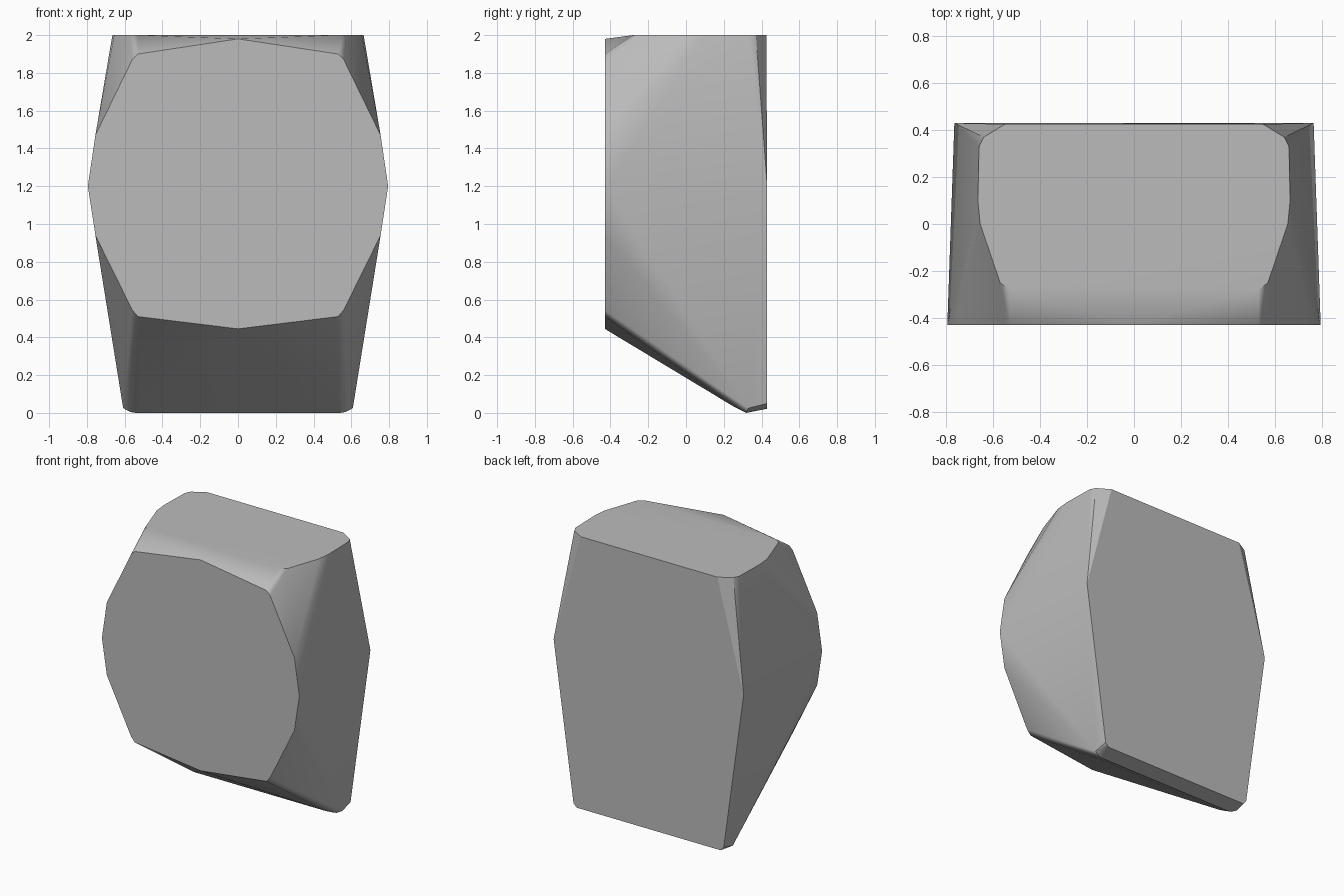
import bpy
import bmesh
import math

cube = bpy.data.objects.get("Cube")
if cube:
    bpy.data.objects.remove(cube, do_unlink=True)

FRONT, BACK, TOP = -0.43, 0.43, 2.0

# Half outline of the flat front face: x, z
front_outline = [(0, 1.98), (0.53, 1.90), (0.56, 1.87), (0.755, 1.47), (0.795, 1.2),
                 (0.755, 0.94), (0.56, 0.545), (0.53, 0.51), (0, 0.445)]
# Half outline of the flat top: x, y
top_outline = [(0, -0.28), (0.53, -0.28), (0.57, -0.25), (0.655, 0.0), (0.665, 0.1),
               (0.66, 0.33), (0.64, 0.37), (0.55, 0.425)]
# Half outline of the back: x, z
back_outline = [(0.765, 1.2), (0.605, 0.05), (0.58, 0.022)]
# Rounded lower edge: x, y, z
bottom_edge = [(0.54, 0.32, 0.0), (0.57, 0.32, 0.005), (0.608, 0.33, 0.025), (0.53, 0.25, 0.035)]

half = [(x, FRONT, z) for x, z in front_outline]
half += [(x, y, TOP) for x, y in top_outline]
half += [(x, BACK, z) for x, z in back_outline]
half += bottom_edge

# Wrap the mirrored outlines in one convex shell
bm = bmesh.new()
for x, y, z in half:
    bm.verts.new((x, y, z))
    if x:
        bm.verts.new((-x, y, z))
hull = bmesh.ops.convex_hull(bm, input=bm.verts[:], use_existing_faces=False)
loose = {g for g in hull["geom_interior"] + hull["geom_unused"] if isinstance(g, bmesh.types.BMVert)}
bmesh.ops.delete(bm, geom=list(loose), context="VERTS")
bmesh.ops.dissolve_limit(bm, angle_limit=math.radians(0.5), verts=bm.verts[:], edges=bm.edges[:])
bmesh.ops.recalc_face_normals(bm, faces=bm.faces[:])
mesh = bpy.data.meshes.new("tapered_block")
bm.to_mesh(mesh)
bm.free()

block = bpy.data.objects.new("tapered_block", mesh)
bpy.context.collection.objects.link(block)

# Plain grey
grey = bpy.data.materials.new("plain_grey")
grey.use_nodes = True
colour = (0.5, 0.5, 0.5, 1)
grey.diffuse_color = colour
grey.node_tree.nodes["Principled BSDF"].inputs["Base Color"].default_value = colour
mesh.materials.append(grey)

# Soft facets with crisp borders
bpy.ops.object.select_all(action="DESELECT")
block.select_set(True)
bpy.context.view_layer.objects.active = block
bpy.ops.object.shade_smooth_by_angle(angle=math.radians(30))
weighted = block.modifiers.new("even_shading", "WEIGHTED_NORMAL")
weighted.keep_sharp = True
